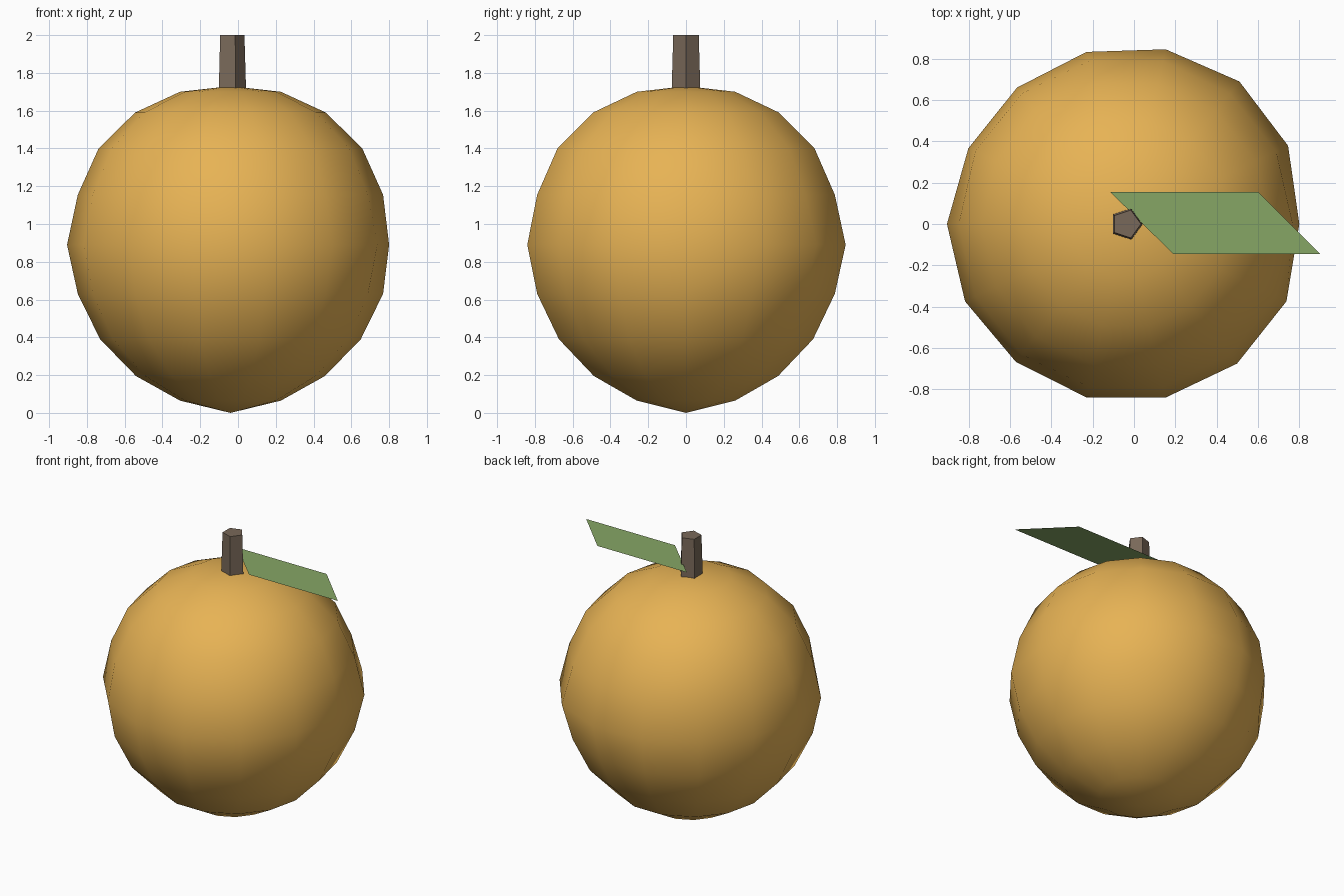
import bpy, bmesh
from math import cos, sin, tau

if "Cube" in bpy.data.objects:
    bpy.data.objects.remove(bpy.data.objects["Cube"])


def make_object(name, bm, color, smooth=False):
    bmesh.ops.recalc_face_normals(bm, faces=bm.faces)
    mesh = bpy.data.meshes.new(name)
    bm.to_mesh(mesh)
    bm.free()
    for p in mesh.polygons:
        p.use_smooth = smooth
    mat = bpy.data.materials.new(name + "_colour")
    mat.diffuse_color = (*color, 1)
    mat.use_nodes = True
    mat.node_tree.nodes["Principled BSDF"].inputs["Base Color"].default_value = mat.diffuse_color
    mesh.materials.append(mat)
    obj = bpy.data.objects.new(name, mesh)
    bpy.context.collection.objects.link(obj)
    return obj


CX = -0.04
SEG = 14

# Fruit: slightly lumpy 14-sided ball turned from a profile of (radius, height)
profile = [(0.267, 0.065), (0.50, 0.195), (0.69, 0.39), (0.808, 0.63), (0.86, 0.89),
           (0.808, 1.155), (0.698, 1.40), (0.505, 1.59), (0.267, 1.70)]
# Uneven radius around the widest ring
equator = [0.84, 0.872, 0.882, 0.867, 0.854, 0.844, 0.845,
           0.865, 0.863, 0.853, 0.86, 0.862, 0.864, 0.863]
bm = bmesh.new()
rings = []
for k, (r, z) in enumerate(profile):
    ring = []
    for i in range(SEG):
        rad = equator[i] if k == 4 else r
        a = tau * i / SEG
        ring.append(bm.verts.new((CX + rad * cos(a), rad * sin(a), z)))
    rings.append(ring)
bottom = bm.verts.new((CX, 0, 0))
top = bm.verts.new((CX, 0, 1.73))
for i in range(SEG):
    j = (i + 1) % SEG
    bm.faces.new((bottom, rings[0][j], rings[0][i]))
    bm.faces.new((top, rings[-1][i], rings[-1][j]))
    for lo, hi in zip(rings, rings[1:]):
        bm.faces.new((lo[i], lo[j], hi[j], hi[i]))
make_object("fruit", bm, (0.80, 0.45, 0.09), smooth=True)

# Stem: tapered five-sided peg
bm = bmesh.new()
loops = [[bm.verts.new((-0.037 + r * cos(tau * i / 5), r * sin(tau * i / 5), z))
          for i in range(5)] for r, z in ((0.08, 1.70), (0.071, 2.0))]
for i in range(5):
    j = (i + 1) % 5
    bm.faces.new((loops[0][i], loops[0][j], loops[1][j], loops[1][i]))
bm.faces.new(loops[0][::-1])
bm.faces.new(loops[1])
make_object("stem", bm, (0.19, 0.14, 0.10))

# Leaf: single flat slanted sheet
bm = bmesh.new()
outline = [(0.19, -0.145), (0.90, -0.145), (0.60, 0.155), (-0.115, 0.155)]
bm.faces.new([bm.verts.new((x, y, 1.81)) for x, y in outline])
make_object("leaf", bm, (0.24, 0.38, 0.13))
